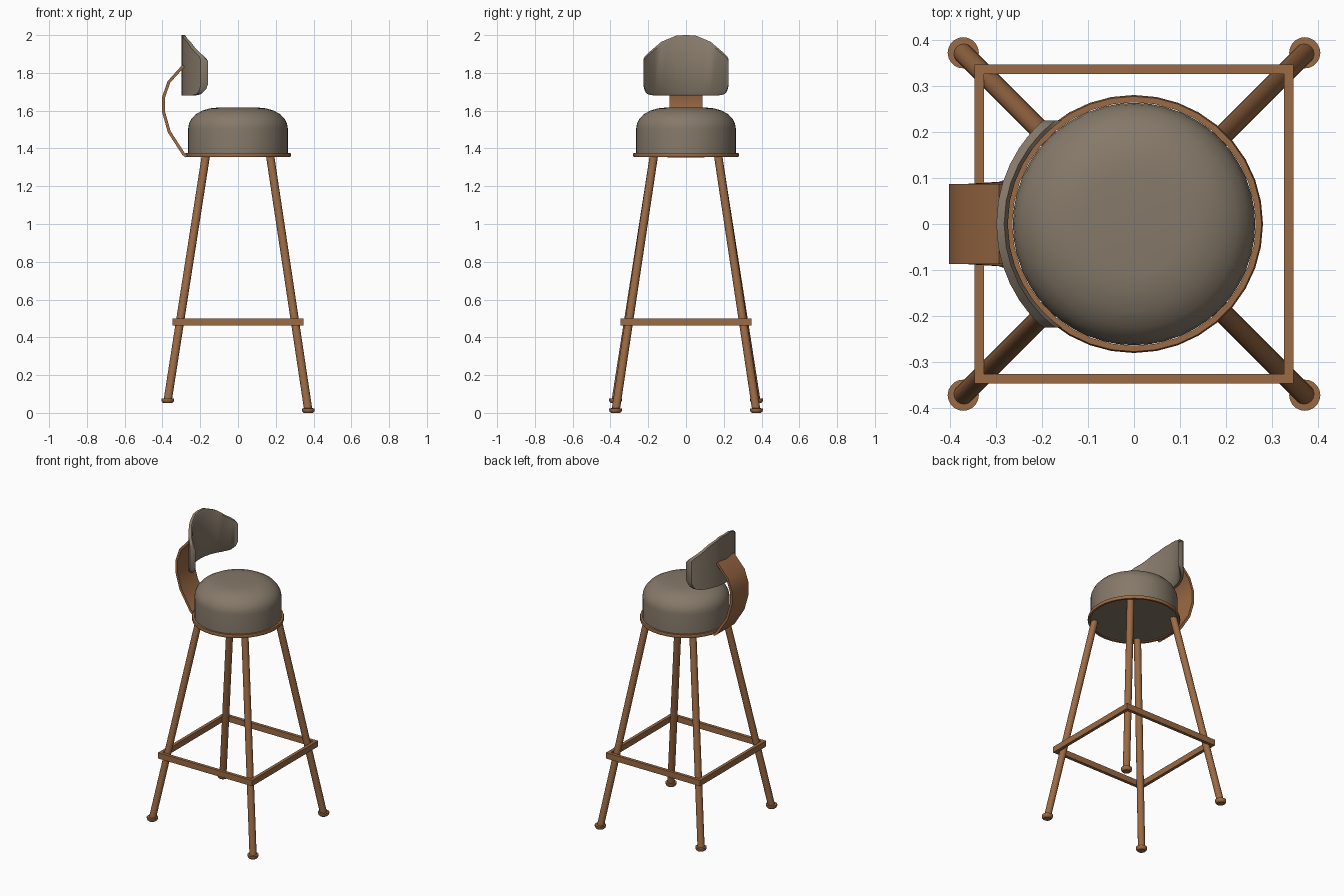
import bpy, bmesh, math
from mathutils import Vector

if "Cube" in bpy.data.objects:
    bpy.data.objects.remove(bpy.data.objects["Cube"])


def material(name, rgb):
    m = bpy.data.materials.new(name)
    m.diffuse_color = (*rgb, 1)
    m.use_nodes = True
    m.node_tree.nodes["Principled BSDF"].inputs["Base Color"].default_value = m.diffuse_color
    return m


wood = material("brown_wood", (0.33, 0.145, 0.058))
fabric = material("taupe_fabric", (0.235, 0.19, 0.14))


def finish(name, bm, mat, angle=40):
    bmesh.ops.remove_doubles(bm, verts=bm.verts, dist=1e-5)
    bmesh.ops.recalc_face_normals(bm, faces=bm.faces)
    me = bpy.data.meshes.new(name)
    bm.to_mesh(me)
    bm.free()
    ob = bpy.data.objects.new(name, me)
    bpy.context.collection.objects.link(ob)
    me.materials.append(mat)
    bpy.ops.object.select_all(action='DESELECT')
    bpy.context.view_layer.objects.active = ob
    ob.select_set(True)
    bpy.ops.object.shade_smooth_by_angle(angle=math.radians(angle))
    return ob


def lathe(name, profile, mat, segs, closed=False, at=(0, 0, 0)):
    bm = bmesh.new()
    pts = profile + profile[:1] if closed else profile
    vs = [bm.verts.new((r + at[0], at[1], z + at[2])) for r, z in pts]
    es = [bm.edges.new(p) for p in zip(vs, vs[1:])]
    bmesh.ops.spin(bm, geom=vs + es, cent=at, axis=(0, 0, 1),
                   angle=math.tau, steps=segs)
    return finish(name, bm, mat)


# Cushion and the ring around its base
lathe("seat_cushion", [(0, 1.362), (0.264, 1.362), (0.264, 1.505), (0.260, 1.53),
                       (0.248, 1.555), (0.225, 1.58), (0.19, 1.60), (0.15, 1.612),
                       (0.11, 1.616), (0, 1.617)], fabric, 48)
lathe("seat_ring", [(0.265, 1.356), (0.278, 1.356), (0.281, 1.366),
                    (0.278, 1.377), (0.265, 1.377)], wood, 36, closed=True)


# Splayed legs with round feet; the left pair ends higher
def leg(name, top, bottom, r=0.022, n=16):
    bm = bmesh.new()
    rings = [[bm.verts.new(Vector(c) + Vector((r * math.cos(math.tau * i / n),
                                               r * math.sin(math.tau * i / n), 0)))
              for i in range(n)] for c in (bottom, top)]
    for i in range(n):
        j = (i + 1) % n
        bm.faces.new((rings[0][i], rings[0][j], rings[1][j], rings[1][i]))
    for ring in rings:
        bm.faces.new(ring)
    finish(name, bm, wood)


for sx, xn, lift in ((-1, "left", 0.052), (1, "right", 0.0)):
    for sy, yn in ((-1, "front"), (1, "back")):
        foot = (sx * 0.372, sy * 0.373, lift)
        reach = 0.372 - lift * 0.0
        leg(f"{yn}_{xn}_leg", (sx * 0.170, sy * 0.170, 1.362),
            (sx * reach, sy * reach, lift + 0.015))
        lathe(f"{yn}_{xn}_foot", [(0, 0), (0.024, 0), (0.031, 0.006), (0.034, 0.014),
                                  (0.034, 0.024), (0, 0.026)], wood, 20, at=foot)

# Square footrest frame
bm = bmesh.new()
loops = [[bm.verts.new((a * h, b * h, z)) for a, b in ((-1, -1), (1, -1), (1, 1), (-1, 1))]
         for h, z in ((0.348, 0.462), (0.348, 0.501), (0.327, 0.501), (0.327, 0.462))]
for k in range(4):
    p, q = loops[k], loops[(k + 1) % 4]
    for i in range(4):
        j = (i + 1) % 4
        bm.faces.new((p[i], p[j], q[j], q[i]))
finish("footrest_frame", bm, wood)

# Bent strip holding the backrest: (x, z, half width)
path = [(-0.272, 1.358, 0.098), (-0.288, 1.370, 0.092), (-0.364, 1.488, 0.087),
        (-0.395, 1.597, 0.087), (-0.395, 1.668, 0.087), (-0.366, 1.752, 0.087),
        (-0.288, 1.838, 0.087)]
bm = bmesh.new()
rows = []
for i, (x, z, w) in enumerate(path):
    a, b = path[max(i - 1, 0)], path[min(i + 1, len(path) - 1)]
    t = Vector((b[0] - a[0], 0, b[1] - a[1])).normalized()
    n = Vector((-t.z, 0, t.x)) * 0.008
    c = Vector((x, 0, z))
    rows.append([bm.verts.new(c + s * n + Vector((0, y, 0)))
                 for s, y in ((1, -w), (1, w), (-1, w), (-1, -w))])
for p, q in zip(rows, rows[1:]):
    for i in range(4):
        j = (i + 1) % 4
        bm.faces.new((p[i], p[j], q[j], q[i]))
bm.faces.new(rows[0])
bm.faces.new(rows[-1])
finish("backrest_bracket", bm, wood, 45)


# Curved backrest pad following the seat circle
def lerp(table, v):
    for (a, fa), (b, fb) in zip(table, table[1:]):
        if v <= b:
            return fa + (fb - fa) * (v - a) / (b - a)
    return table[-1][1]


top_edge = [(0, 2.0), (0.05, 1.998), (0.13, 1.965), (0.215, 1.893), (0.225, 1.875)]
low_edge = [(0, 1.68), (0.18, 1.68), (0.205, 1.688), (0.218, 1.703), (0.225, 1.73)]
ys = [0, 0.05, 0.09, 0.13, 0.165, 0.19, 0.205, 0.217, 0.225]
ys = [-y for y in reversed(ys[1:])] + ys
bm = bmesh.new()
cols = []
for y in ys:
    zt, zb = lerp(top_edge, abs(y)), lerp(low_edge, abs(y))
    col = []
    for r, inset in ((0.300, 0), (0.283, 0), (0.275, 0.012)):
        x = -math.sqrt(r * r - y * y)
        col.append((bm.verts.new((x, y, zb + inset)), bm.verts.new((x, y, zt - inset))))
    cols.append([c[0] for c in col] + [c[1] for c in reversed(col)])
for p, q in zip(cols, cols[1:]):
    for i in range(6):
        j = (i + 1) % 6
        bm.faces.new((p[i], p[j], q[j], q[i]))
bm.faces.new(cols[0])
bm.faces.new(cols[-1])
finish("backrest_pad", bm, fabric, 40)
